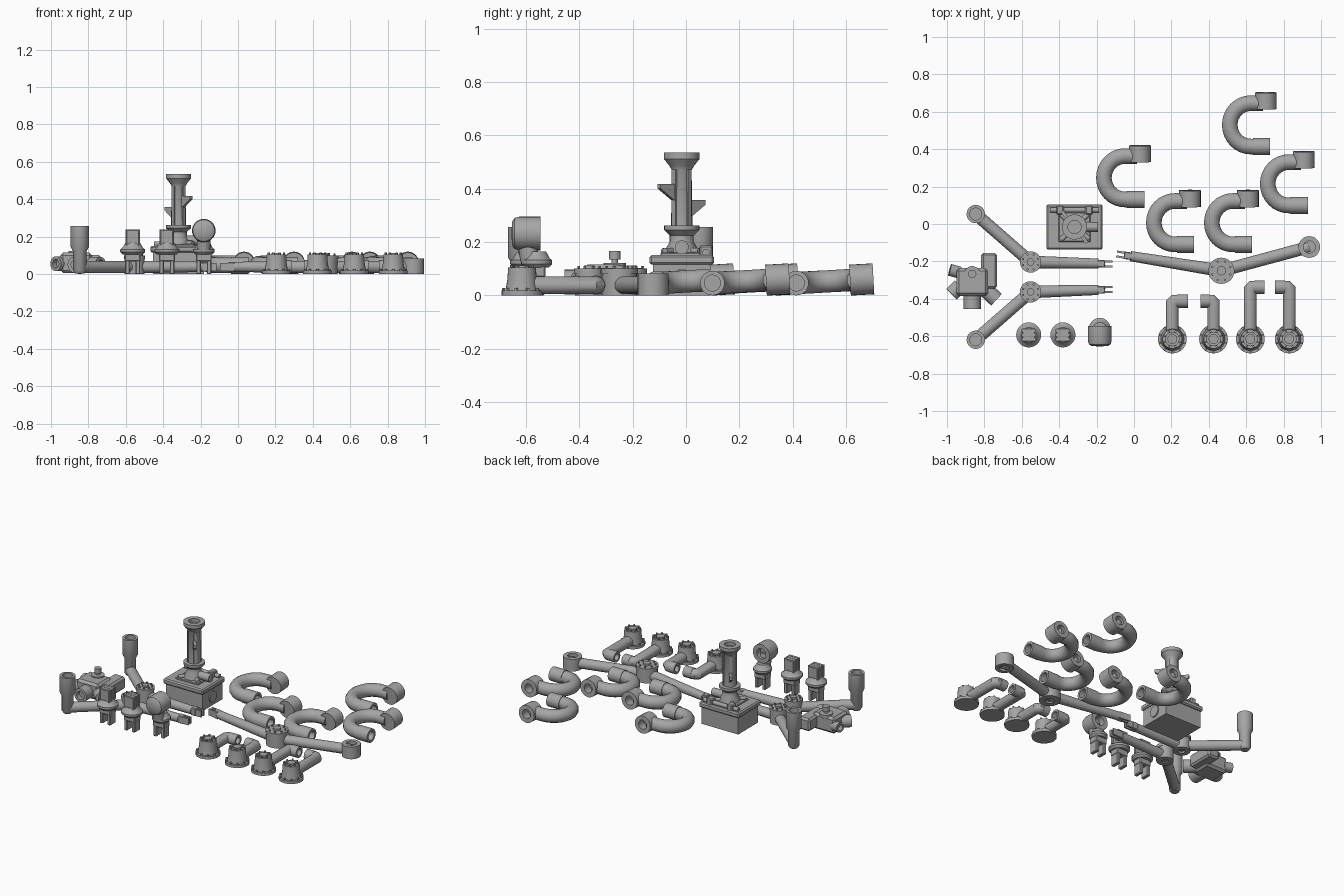
import bpy, bmesh, math
from mathutils import Vector, Matrix

cube = bpy.data.objects.get("Cube")
if cube:
    bpy.data.objects.remove(cube, do_unlink=True)

GREY = (0.38, 0.38, 0.38, 1)
mat = bpy.data.materials.new("plain grey")
mat.use_nodes = True
mat.diffuse_color = GREY
mat.node_tree.nodes["Principled BSDF"].inputs["Base Color"].default_value = GREY


def finish(name, bm, matrix=None):
    bmesh.ops.recalc_face_normals(bm, faces=bm.faces)
    me = bpy.data.meshes.new(name)
    bm.to_mesh(me)
    bm.free()
    me.shade_smooth()
    me.set_sharp_from_angle(angle=math.radians(35))
    me.materials.append(mat)
    ob = bpy.data.objects.new(name, me)
    if matrix:
        ob.matrix_world = matrix
    bpy.context.collection.objects.link(ob)
    return ob


def lathe(name, loc, profile, axis=(0, 0, 1), n=28):
    """Spin (radius, height) points around an axis."""
    bm = bmesh.new()
    vs = [bm.verts.new((r, 0, h)) for r, h in profile]
    es = [bm.edges.new(p) for p in zip(vs, vs[1:])]
    bmesh.ops.spin(bm, geom=vs + es, axis=(0, 0, 1), cent=(0, 0, 0),
                   angle=math.tau, steps=n)
    bmesh.ops.remove_doubles(bm, verts=bm.verts, dist=0.0002)
    rot = Vector(axis).to_track_quat('Z', 'Y').to_matrix().to_4x4()
    return finish(name, bm, Matrix.Translation(loc) @ rot)


def rod(name, a, b, r, r2=None, n=24):
    d = Vector(b) - Vector(a)
    return lathe(name, a, [(0, 0), (r, 0), (r2 or r, d.length), (0, d.length)], d, n)


def socket(name, a, b, r, hole, deep):
    """Cylinder with a blind hole in its far end."""
    d = Vector(b) - Vector(a)
    h = d.length
    return lathe(name, a, [(0, 0), (r, 0), (r, h), (hole, h), (hole, h - deep),
                           (0, h - deep)], d)


def box(name, loc, size, turn=0, bevel=0.0):
    bm = bmesh.new()
    bmesh.ops.create_cube(bm, size=1)
    bmesh.ops.scale(bm, vec=size, verts=bm.verts)
    if bevel:
        bmesh.ops.bevel(bm, geom=bm.edges[:], offset=bevel, segments=1, affect='EDGES')
    return finish(name, bm, Matrix.Translation(loc) @ Matrix.Rotation(turn, 4, 'Z'))


def tube(name, points, r, sides=12):
    """Sweep a round section along a path."""
    pts = [Vector(p) for p in points]
    bm = bmesh.new()
    rings = []
    for i, p in enumerate(pts):
        t0 = (p - pts[i - 1]).normalized() if i else (pts[1] - p).normalized()
        t1 = (pts[i + 1] - p).normalized() if i < len(pts) - 1 else t0
        t = (t0 + t1).normalized()
        side = t.cross((0, 0, 1)).normalized()
        up = side.cross(t)
        wide = r / max(t.dot(t0), 0.5)
        rings.append([bm.verts.new(p + side * wide * math.cos(a) + up * r * math.sin(a))
                      for a in [math.tau * (k + 0.5) / sides for k in range(sides)]])
    for a, b in zip(rings, rings[1:]):
        for k in range(sides):
            j = (k + 1) % sides
            bm.faces.new((a[k], a[j], b[j], b[k]))
    for end in (rings[0], rings[-1]):
        bm.faces.new(end)
    return finish(name, bm)


def bolts(name, x, y, z, ring, count, r=0.007, h=0.012):
    for k in range(count):
        a = math.tau * (k + 0.5) / count
        px, py = x + ring * math.cos(a), y + ring * math.sin(a)
        rod(name, (px, py, z), (px, py, z + h), r, n=6)


# U-shaped pipes, lying slightly tilted
def u_pipe(dx, dy):
    def at(x, y):
        return (x + dx, y + dy, 0.046 + (y - 0.414) * 0.055)
    arc = [math.pi * (0.5 + k / 16) for k in range(17)]
    path = [at(0.69, 0.646)]
    path += [at(0.625 + 0.113 * math.cos(a), 0.53 + 0.116 * math.sin(a)) for a in arc]
    tube("u_pipe", path + [at(0.66, 0.414)], 0.043, 12)
    socket("u_pipe_collar", at(0.705, 0.615), at(0.705, 0.703), 0.058, 0.03, 0.06)
    socket("u_pipe_end", at(0.635, 0.414), at(0.728, 0.414), 0.046, 0.03, 0.06)


for shift in ((0, 0), (0.203, -0.315), (-0.673, -0.283), (-0.406, -0.523), (-0.096, -0.523)):
    u_pipe(*shift)


# Jointed arms: forked tip, round joint and far end
def arm(name, tip, joint, end, r_joint, cup):
    z = 0.038
    tip, joint, end = (Vector((*p, z)) for p in (tip, joint, end))
    d = (tip - joint).normalized()
    turn = math.atan2(d.y, d.x)
    side = Vector((-d.y, d.x, 0))
    rod(name + "_fore_rod", joint, tip - d * 0.075, 0.034, 0.027)
    box(name + "_fork_block", tip - d * 0.06, (0.04, 0.04, 0.05), turn, 0.004)
    for s in (-1, 1):
        box(name + "_fork_prong", tip - d * 0.03 + side * s * 0.013, (0.06, 0.011, 0.044), turn)
    rod(name + "_rear_rod", joint, end, 0.033)
    x, y = joint.x, joint.y
    lathe(name + "_joint", (x, y, 0),
          [(0, 0.012), (r_joint * 0.4, 0.012), (r_joint * 0.4, 0), (r_joint * 0.94, 0),
           (r_joint * 0.94, 0.08), (r_joint, 0.08), (r_joint, 0.1), (0, 0.1)])
    bolts(name + "_joint_bolt", x, y, 0.1, r_joint * 0.75, 8, 0.006, 0.01)
    rod(name + "_joint_cap", (x, y, 0.1), (x, y, 0.112), r_joint * 0.35)
    x, y = end.x, end.y
    if cup:
        lathe(name + "_cup", (x, y, 0),
              [(0, 0), (0.025, 0.004), (0.036, 0.02), (0.036, 0.12), (0.049, 0.145),
               (0.049, 0.256), (0.032, 0.256), (0.032, 0.2), (0, 0.2)])
    else:
        lathe(name + "_eye", (x, y, 0),
              [(0, 0.015), (0.032, 0.015), (0.032, 0), (0.058, 0), (0.058, 0.082),
               (0.032, 0.082), (0.032, 0.06), (0, 0.06)])


arm("long_arm", (-0.093, -0.16), (0.467, -0.25), (0.937, -0.123), 0.07, False)
arm("back_arm", (-0.115, -0.214), (-0.553, -0.203), (-0.846, 0.053), 0.057, True)
arm("front_arm", (-0.115, -0.35), (-0.553, -0.363), (-0.846, -0.619), 0.057, True)

# Flanged feet with bent side pipes
for x, bend_y, dx in ((0.205, -0.412, 0.085), (0.425, -0.412, -0.07),
                      (0.622, -0.338, 0.075), (0.83, -0.338, -0.075)):
    y = -0.615
    lathe("foot_flange", (x, y, 0),
          [(0, 0), (0.077, 0), (0.077, 0.018), (0.062, 0.018), (0.055, 0.06),
           (0.052, 0.105), (0.036, 0.105), (0.036, 0.095), (0, 0.095)])
    bolts("foot_bolt", x, y, 0.016, 0.069, 10)
    bolts("cap_bolt", x, y, 0.102, 0.044, 8, 0.006)
    rod("foot_cap", (x, y, 0.09), (x, y, 0.112), 0.026)
    sx = math.copysign(1, dx)
    tube("foot_pipe", [(x, y, 0.038), (x, bend_y - 0.012, 0.038), (x + sx * 0.012, bend_y, 0.038),
                       (x + dx * 0.6, bend_y, 0.038)], 0.034, 16)
    socket("foot_pipe_end", (x + dx * 0.3, bend_y, 0.038), (x + dx, bend_y, 0.038),
           0.036, 0.022, 0.03)


# Pronged plugs with a round collar
def plug(x, y, r):
    for s in (-1, 1):
        box("plug_prong", (x + s * 0.028, y, 0.045), (0.024, 0.06, 0.09), 0, 0.004)
    box("plug_bridge", (x, y, 0.09), (0.085, 0.065, 0.045), 0, 0.005)
    lathe("plug_collar", (x, y, 0),
          [(0, 0.105), (r * 0.8, 0.105), (r, 0.118), (r, 0.132), (r * 0.85, 0.138),
           (r * 0.6, 0.165), (0, 0.165)])


for x in (-0.563, -0.38):
    plug(x, -0.593, 0.067)
    box("plug_head", (x, -0.593, 0.195), (0.07, 0.07, 0.085), 0, 0.004)
    for s in (-1, 0, 1):
        box("plug_head_slat", (x, -0.593 + s * 0.024, 0.2), (0.078, 0.016, 0.078))

# Plug with a round capped head
plug(-0.183, -0.56, 0.058)
rod("round_head_neck", (-0.183, -0.585, 0.13), (-0.183, -0.6, 0.22), 0.036)
lathe("round_head", (-0.183, -0.655, 0.232),
      [(0, 0), (0.045, 0.003), (0.058, 0.012), (0.063, 0.03), (0.063, 0.11),
       (0.034, 0.11), (0.034, 0.07), (0, 0.07)], (0, 1, 0))

# Tank with lid
CX, CY = -0.318, -0.016
box("tank_body", (CX, CY, 0.06), (0.275, 0.215, 0.12))
box("tank_lid", (CX, CY, 0.133), (0.3, 0.243, 0.036), 0, 0.008)
rod("tank_port", (CX + 0.13, CY, 0.06), (CX + 0.145, CY, 0.06), 0.038)
for s in (-1, 1):
    box("tank_hinge", (CX + s * 0.077, 0.075, 0.165), (0.04, 0.05, 0.045), 0, 0.006)
rod("hinge_bar", (CX - 0.13, 0.075, 0.16), (CX + 0.13, 0.075, 0.16), 0.014)
rod("tank_side_pipe", (CX, CY, 0.18), (CX + 0.125, CY, 0.18), 0.026)
box("tank_plate", (CX, CY, 0.153), (0.17, 0.16, 0.014), 0, 0.004)

# Flanged column
lathe("column", (CX, CY, 0),
      [(0, 0.15), (0.066, 0.15), (0.066, 0.165), (0.045, 0.2), (0.045, 0.225), (0.066, 0.245),
       (0.066, 0.262), (0.04, 0.262), (0.037, 0.47), (0.046, 0.485), (0.067, 0.512),
       (0.067, 0.535), (0.035, 0.535), (0.035, 0.51), (0, 0.51)])
for k in range(4):
    a = math.tau * (k + 0.5) / 4
    box("column_rib", (CX + 0.036 * math.cos(a), CY + 0.036 * math.sin(a), 0.366),
        (0.014, 0.02, 0.21), a)
for ang, z in ((-0.9, 0.36), (2.25, 0.3)):
    bm = bmesh.new()
    outline = ((0.02, -0.005), (0.04, -0.005), (0.108, 0.04), (0.108, 0.058), (0.02, 0.058))
    face = bm.faces.new([bm.verts.new((r, -0.009, h)) for r, h in outline])
    ext = bmesh.ops.extrude_face_region(bm, geom=[face])
    bmesh.ops.translate(bm, vec=(0, 0.018, 0),
                        verts=[g for g in ext["geom"] if isinstance(g, bmesh.types.BMVert)])
    finish("column_fin", bm, Matrix.Translation((CX, CY, z)) @ Matrix.Rotation(ang, 4, 'Z'))
for a in (0.75, 2.4, 3.9, 5.6):
    rod("column_brace", (CX, CY, 0.165),
        (CX + 0.1 * math.cos(a), CY + 0.1 * math.sin(a), 0.165), 0.013, n=12)

# Valve block with ports all around
VX, VY = -0.865, -0.31
box("valve_body", (VX, VY, 0.06), (0.17, 0.15, 0.11), 0, 0.015)
box("valve_arm", (-0.775, -0.25, 0.06), (0.085, 0.19, 0.085), 0, 0.012)
for name, a, b, r in (
        ("valve_front_port", (VX, -0.36, 0.05), (VX, -0.455, 0.05), 0.046),
        ("valve_left_port", (-0.8, -0.345, 0.05), (-0.735, -0.405, 0.05), 0.042),
        ("valve_right_port", (-0.93, -0.33, 0.055), (-0.975, -0.375, 0.055), 0.04),
        ("valve_side_port", (-0.93, -0.26, 0.055), (-0.985, -0.245, 0.06), 0.032)):
    socket(name, a, b, r, r * 0.6, 0.03)
rod("valve_stem", (VX, -0.267, 0.11), (VX, -0.267, 0.14), 0.012)
rod("valve_knob", (VX, -0.267, 0.135), (VX, -0.267, 0.167), 0.022)
rod("valve_cap", (VX, -0.267, 0.1), (VX, -0.267, 0.122), 0.042)
